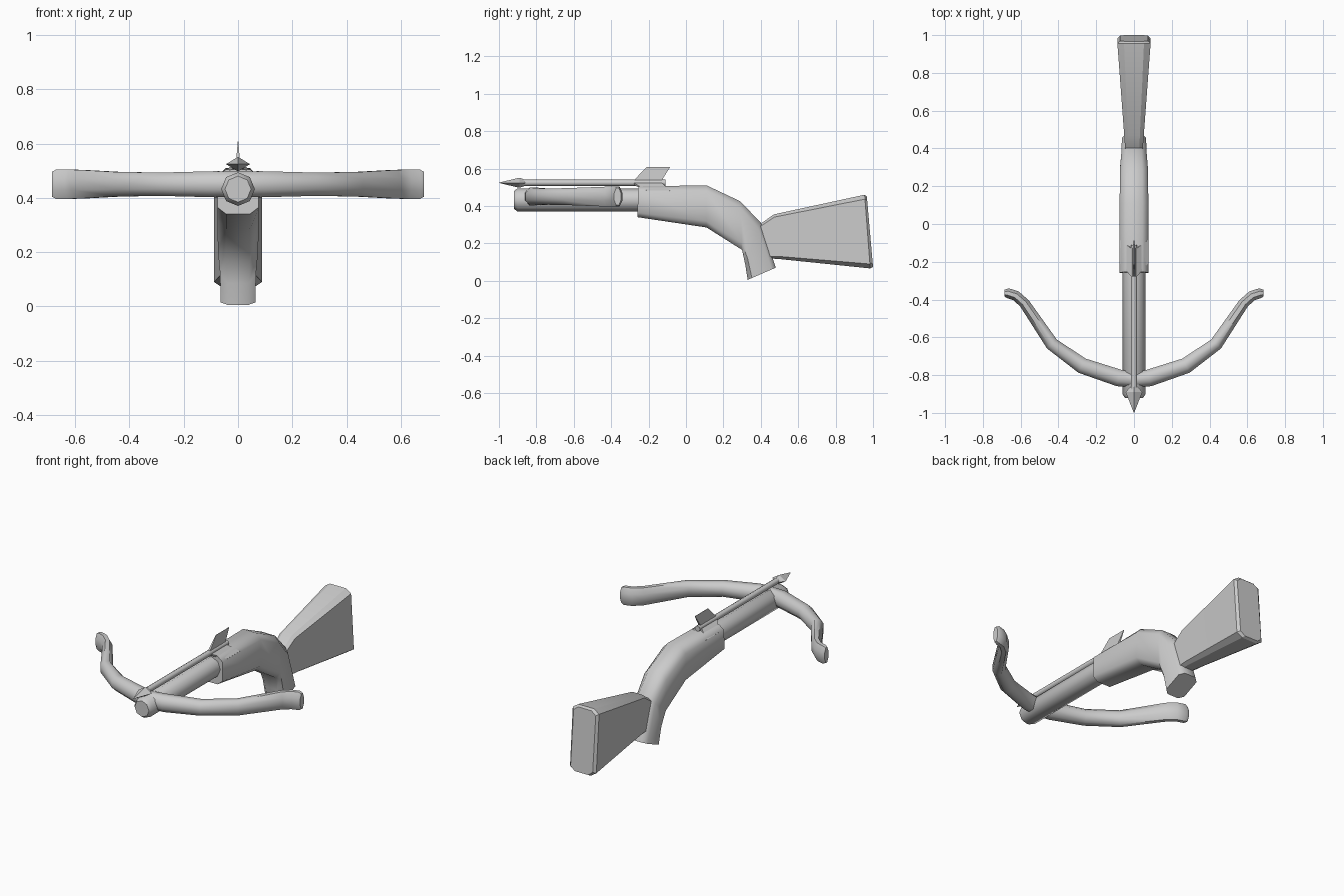
import bpy, bmesh, math
from mathutils import Vector, Matrix

if "Cube" in bpy.data.objects:
    bpy.data.objects.remove(bpy.data.objects["Cube"])


def make_object(name, bm, angle=50):
    bmesh.ops.recalc_face_normals(bm, faces=bm.faces)
    me = bpy.data.meshes.new(name)
    bm.to_mesh(me)
    bm.free()
    ob = bpy.data.objects.new(name, me)
    bpy.context.collection.objects.link(ob)
    bpy.ops.object.select_all(action='DESELECT')
    ob.select_set(True)
    bpy.context.view_layer.objects.active = ob
    bpy.ops.object.shade_smooth_by_angle(angle=math.radians(angle))
    return ob


def loft(name, rings, angle=50):
    """Skin a closed, capped tube through equal-sized rings of points."""
    bm = bmesh.new()
    loops = [[bm.verts.new(p) for p in ring] for ring in rings]
    n = len(loops[0])
    for a, b in zip(loops, loops[1:]):
        for i in range(n):
            j = (i + 1) % n
            bm.faces.new((a[i], a[j], b[j], b[i]))
    bm.faces.new(loops[0])
    bm.faces.new(loops[-1])
    return make_object(name, bm, angle)


def slab_ring(top, bottom, hw, flat=0.58, side=0.7):
    """Chamfered rectangle between a top and a bottom point in the yz plane."""
    t, b = Vector((0, *top)), Vector((0, *bottom))
    mid, half = (t + b) / 2, (t - b) / 2
    shape = [(flat, 1), (1, side), (1, -side), (flat, -1)]
    shape += [(-u, v) for u, v in reversed(shape)]
    return [mid + half * v + Vector((u * hw, 0, 0)) for u, v in shape]


def round_ring(y, z, rx, rz, n=8):
    return [(rx * math.cos(2 * math.pi * i / n), y, z + rz * math.sin(2 * math.pi * i / n))
            for i in range(n)]


# Fore-stock flowing down into the grip
loft("stock_body", [slab_ring(*s) for s in (
    ((-0.255, 0.505), (-0.26, 0.34), 0.076),
    ((0.11, 0.51), (0.11, 0.285), 0.076),
    ((0.29, 0.425), (0.30, 0.165), 0.074),
    ((0.40, 0.31), (0.317, 0.085), 0.066),
    ((0.48, 0.07), (0.33, 0.005), 0.064))])

# Shoulder stock with bevelled end
loft("shoulder_stock", [slab_ring(*s, 0.6, 0.88) for s in (
    ((0.385, 0.295), (0.44, 0.12), 0.046),
    ((0.47, 0.355), (0.51, 0.115), 0.052),
    ((0.955, 0.46), (0.985, 0.066), 0.088),
    ((0.967, 0.45), (1.0, 0.074), 0.074))], 30)

# Rail with a bevelled nose
loft("rail", [round_ring(y, 0.432, r, r) for y, r in
              ((-0.92, 0.048), (-0.90, 0.062), (-0.2, 0.062))])

# Bow: x, y, half depth, half height along one arm, then mirrored
arm = [(0.08, -0.815, 0.045, 0.048), (0.275, -0.75, 0.042, 0.043),
       (0.435, -0.635, 0.035, 0.045), (0.58, -0.42, 0.028, 0.053),
       (0.625, -0.38, 0.027, 0.054), (0.668, -0.366, 0.026, 0.054),
       (0.685, -0.366, 0.018, 0.046)]
path = [(-x, y, d, h) for x, y, d, h in reversed(arm)] + [(0, -0.825, 0.04, 0.046)] + arm
rings = []
for i, (x, y, d, h) in enumerate(path):
    a, b = path[max(i - 1, 0)], path[min(i + 1, len(path) - 1)]
    side = Vector((-(b[1] - a[1]), b[0] - a[0], 0)).normalized()
    ring = []
    for k in range(8):
        ang = math.pi / 8 + k * math.pi / 4
        s = 1 / math.cos(math.pi / 8)
        ring.append(Vector((x, y, 0.45)) + side * d * s * math.cos(ang)
                    + Vector((0, 0, h * s * math.sin(ang))))
    rings.append(ring)
loft("bow", rings)

# Bolt shaft and head
BOLT_Z = 0.524
loft("bolt_shaft", [round_ring(y, BOLT_Z, 0.017, 0.017) for y in (-0.9, -0.11)])
loft("bolt_head", [round_ring(y, BOLT_Z, rx, rz, 4) for y, rx, rz in
                   ((-1.0, 0.001, 0.001), (-0.89, 0.044, 0.027), (-0.86, 0.018, 0.016))], 20)

# Three fins around the shaft, thinning outwards
fin = [(-0.28, 0.012, 0.007), (-0.21, 0.084, 0.001), (-0.085, 0.084, 0.001), (-0.13, 0.012, 0.007)]
for k in range(3):
    rot = Matrix.Rotation(k * 2 * math.pi / 3, 3, 'Y')
    loft(f"bolt_fin_{k + 1}",
         [[rot @ Vector((s * t, y, r)) + Vector((0, 0, BOLT_Z)) for y, r, t in fin]
          for s in (-1, 1)], 20)
